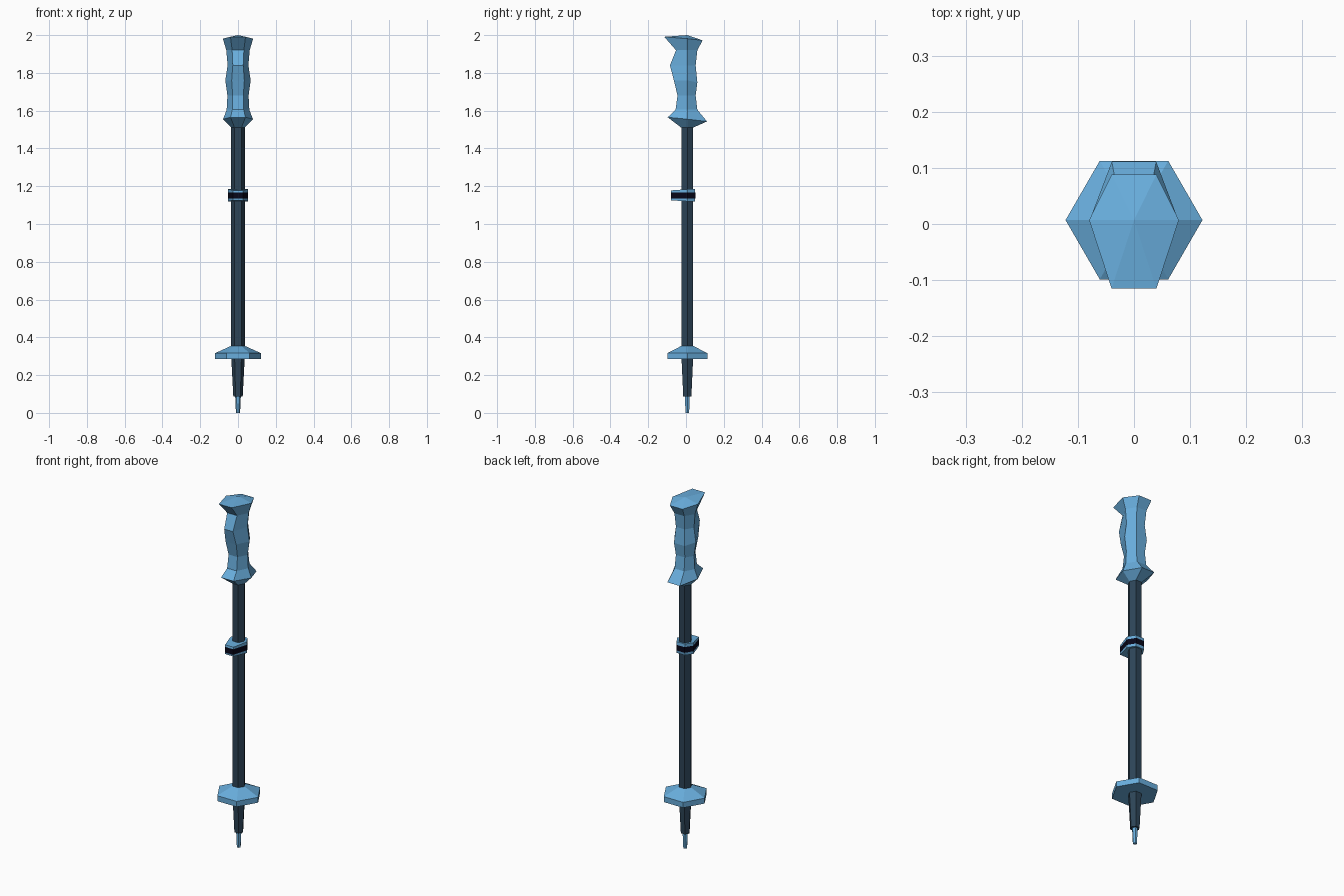
import bpy, bmesh

if "Cube" in bpy.data.objects:
    bpy.data.objects.remove(bpy.data.objects["Cube"])

YC = 0.007  # axis of the pole


def material(name, rgb):
    m = bpy.data.materials.new(name)
    m.diffuse_color = (*rgb, 1)
    m.use_nodes = True
    m.node_tree.nodes["Principled BSDF"].inputs["Base Color"].default_value = m.diffuse_color
    return m


BLUE = material("sky_blue", (0.14, 0.42, 0.72))
DARK = material("dark_slate", (0.026, 0.058, 0.095))
BLACK = material("navy_black", (0.002, 0.002, 0.010))


def loft(name, rings, mats, peak=None, band=None):
    """Hexagonal loft. Ring: half width, front y, back y, front z, side z, back z."""
    bm = bmesh.new()
    loops = []
    for hw, yf, yb, zf, zs, zb in rings:
        pts = [(hw, YC, zs), (hw / 2, yb, zb), (-hw / 2, yb, zb),
               (-hw, YC, zs), (-hw / 2, yf, zf), (hw / 2, yf, zf)]
        loops.append([bm.verts.new(p) for p in pts])
    bm.faces.new(loops[0][::-1])
    for i, (a, b) in enumerate(zip(loops, loops[1:])):
        for k in range(6):
            n = (k + 1) % 6
            f = bm.faces.new((a[k], a[n], b[n], b[k]))
            if i == band:
                f.material_index = 1
    if peak is None:
        bm.faces.new(loops[-1])
    else:
        c = bm.verts.new((0, YC, peak))
        for k in range(6):
            bm.faces.new((loops[-1][k], loops[-1][(k + 1) % 6], c))
    bmesh.ops.recalc_face_normals(bm, faces=bm.faces)
    me = bpy.data.meshes.new(name)
    bm.to_mesh(me)
    bm.free()
    for m in mats:
        me.materials.append(m)
    ob = bpy.data.objects.new(name, me)
    bpy.context.collection.objects.link(ob)
    return ob


def hexa(r, z):
    """Regular hexagon ring of radius r."""
    return (r, YC - r * 0.866, YC + r * 0.866, z, z, z)


# Metal tip, lower sleeve and shaft
loft("tip", [hexa(0.011, 0), hexa(0.015, 0.09)], [BLUE])
loft("lower_sleeve", [hexa(0.025, 0.088), hexa(0.036, 0.30)], [DARK])
loft("shaft", [hexa(0.036, 0.30), hexa(0.036, 1.53)], [DARK])

# Snow basket
loft("basket", [hexa(0.122, 0.285), hexa(0.122, 0.316), hexa(0.038, 0.354)], [BLUE])

# Clamp with a dark band round it
loft("clamp", [(0.052, -0.078, 0.047, 1.125, 1.12, 1.12),
               (0.052, -0.08, 0.049, 1.135, 1.135, 1.135),
               (0.052, -0.08, 0.049, 1.167, 1.167, 1.167),
               (0.052, -0.078, 0.047, 1.178, 1.184, 1.184)],
     [BLUE, BLACK], band=1)

# Shaped handle
loft("grip", [(0.036, -0.025, 0.037, 1.51, 1.51, 1.51),
              (0.079, -0.097, 0.111, 1.565, 1.555, 1.543),
              (0.060, -0.055, 0.060, 1.605, 1.605, 1.605),
              (0.056, -0.045, 0.051, 1.68, 1.68, 1.68),
              (0.067, -0.064, 0.060, 1.76, 1.76, 1.75),
              (0.055, -0.085, 0.051, 1.84, 1.84, 1.84),
              (0.062, -0.053, 0.060, 1.92, 1.92, 1.92),
              (0.080, -0.115, 0.088, 1.991, 1.981, 1.972)],
     [BLUE], peak=2.0)
